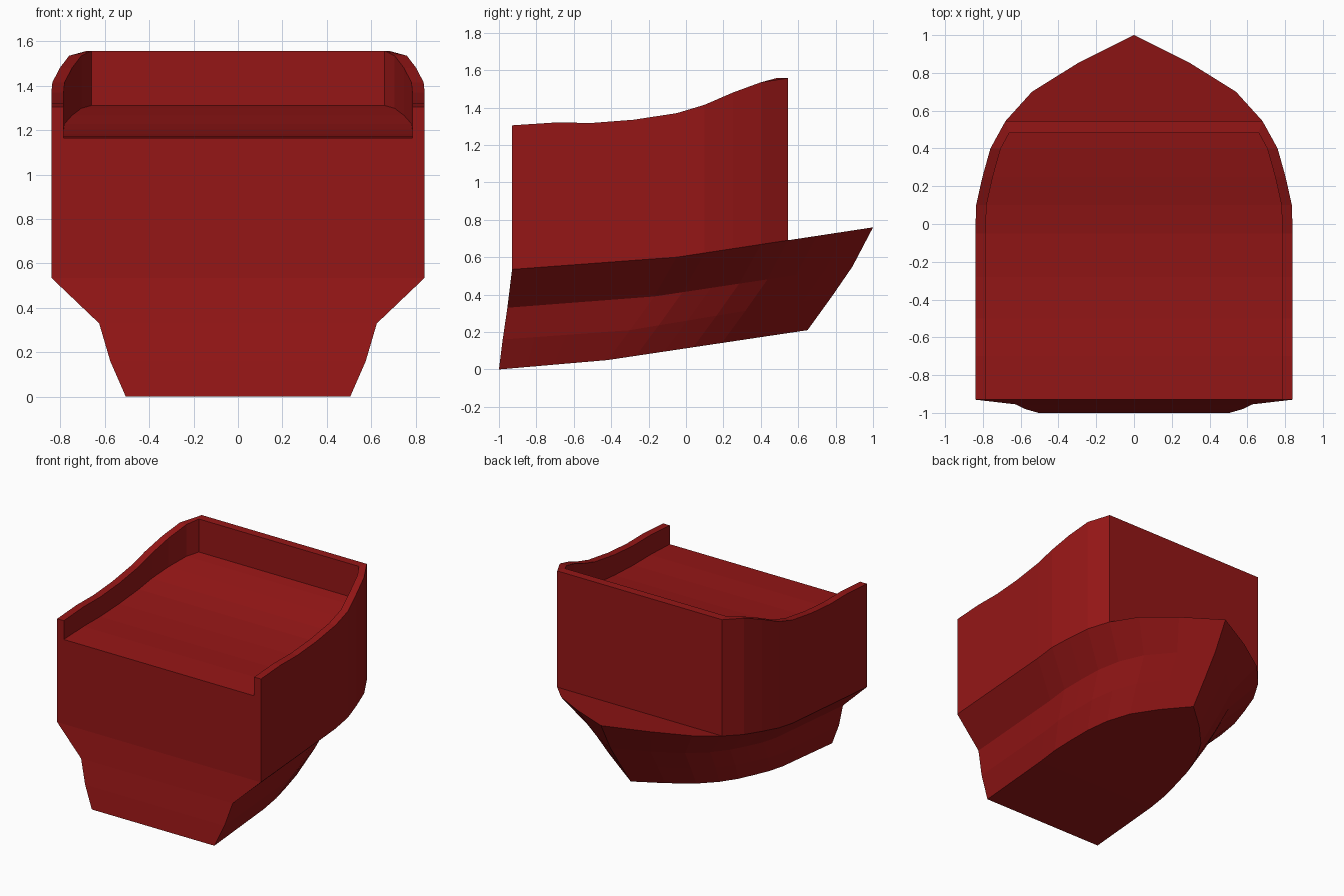
import bpy, bmesh

if "Cube" in bpy.data.objects:
    bpy.data.objects.remove(bpy.data.objects["Cube"])

# Stations along the hull: 4 straight steps, then 7 curving in to the stem
FRAC = [1, 1, 1, 1, 1, .995, .955, .905, .81, .643, .357, 0]
SHEER = [1.305, 1.32, 1.318, 1.335, 1.37, 1.415, 1.48, 1.535, 1.557]
DECK_Y = [-.93, -.7, -.5, -.28, -.05, .1, .25, .4, .545, .7, .85, 1.0]
WALL_END = 8


def hull_row(w, front, bend, stem):
    """Half-width plus (y, z) at the transom, at the bend and at the stem."""
    pts = []
    for i, f in enumerate(FRAC):
        a, b, t = (front, bend, i / 4) if i <= 4 else (bend, stem, (i - 4) / 7)
        pts.append((w * f, a[0] + (b[0] - a[0]) * t, a[1] + (b[1] - a[1]) * t))
    return pts


# Hull rows from the bottom edge up to the deck edge
rows = [
    hull_row(.505, (-1.0, 0), (-.42, .05), (.65, .21)),
    hull_row(.575, (-.98, .16), (-.30, .21), (.78, .39)),
    hull_row(.625, (-.955, .33), (-.17, .39), (.89, .55)),
]
deck = []
for f, y in zip(FRAC, DECK_Y):
    z = .535 + (y + .93) * .074 if y <= -.05 else .6 + (y + .05) * .152
    deck.append((.84 * f, y, z))
rows.append(deck)

# Bulwark rows: outer top edge, inner top edge, inner floor edge
n = WALL_END + 1
inner_y = DECK_Y[:WALL_END] + [.482]
inner_x = [.84 * f - .055 for f in FRAC[:WALL_END]] + [.66]
rows.append([(.84 * FRAC[i], DECK_Y[i], SHEER[i]) for i in range(n)])
rows.append([(inner_x[i], inner_y[i], SHEER[i]) for i in range(n)])
rows.append([(inner_x[i], inner_y[i], 1.165 + .58 * (SHEER[i] - 1.305)) for i in range(n)])

bm = bmesh.new()
R, L = [[[bm.verts.new((s * x, y, z)) for x, y, z in row] for row in rows] for s in (1, -1)]

# Side skins
for g in (R, L):
    for a, b in zip(g, g[1:]):
        for i in range(min(len(a), len(b)) - 1):
            bm.faces.new((a[i], a[i + 1], b[i + 1], b[i]))


def span(row, start, end):
    """Strip of faces joining right and left along one row."""
    for i in range(start, end):
        vs = [R[row][i], R[row][i + 1], L[row][i + 1], L[row][i]]
        bm.faces.new(vs)


span(0, 0, 11)          # bottom
span(3, WALL_END, 11)   # foredeck
span(6, 0, WALL_END)    # floor

# Transom below, open front wall above, and back wall
for r in range(3):
    bm.faces.new((R[r][0], R[r + 1][0], L[r + 1][0], L[r][0]))
bm.faces.new([R[r][0] for r in (3, 4, 5, 6)] + [L[r][0] for r in (6, 5, 4, 3)])
for r in (3, 4, 5):
    bm.faces.new((R[r][8], R[r + 1][8], L[r + 1][8], L[r][8]))

bmesh.ops.remove_doubles(bm, verts=bm.verts, dist=1e-4)
bmesh.ops.recalc_face_normals(bm, faces=bm.faces)
mesh = bpy.data.meshes.new("boat_hull")
bm.to_mesh(mesh)
bm.free()
hull = bpy.data.objects.new("boat_hull", mesh)
bpy.context.collection.objects.link(hull)

mat = bpy.data.materials.new("dark_red")
mat.diffuse_color = (.3, .008, .008, 1)
mat.use_nodes = True
mat.node_tree.nodes["Principled BSDF"].inputs["Base Color"].default_value = mat.diffuse_color
mesh.materials.append(mat)
